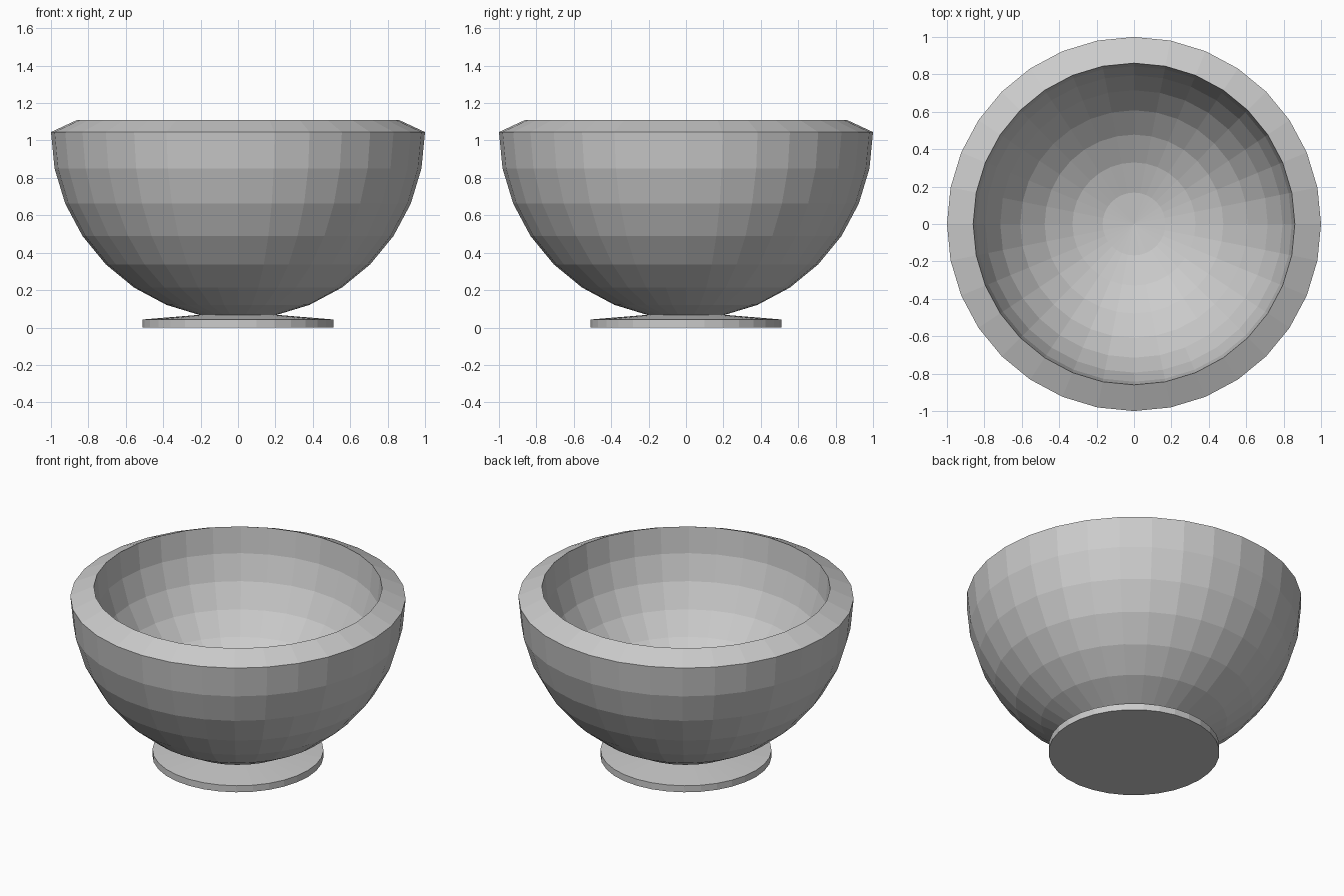
import bpy
import bmesh
from math import sin, cos, pi

SEGMENTS = 32   # sides around the axis
STEPS = 8       # bands from rim to pole

cube = bpy.data.objects.get("Cube")
if cube:
    bpy.data.objects.remove(cube, do_unlink=True)

# One plain grey for the whole piece
grey = bpy.data.materials.new("plain_grey")
grey.use_nodes = True
colour = (0.6, 0.6, 0.6, 1.0)
grey.diffuse_color = colour
grey.node_tree.nodes["Principled BSDF"].inputs["Base Color"].default_value = colour


def lathe(name, profile):
    """Turn a profile of (radius, height) points around the z axis."""
    bm = bmesh.new()
    points = [bm.verts.new((r, 0, z)) for r, z in profile]
    edges = [bm.edges.new(pair) for pair in zip(points, points[1:])]
    bmesh.ops.spin(bm, geom=points + edges, cent=(0, 0, 0), axis=(0, 0, 1),
                   angle=2 * pi, steps=SEGMENTS, use_merge=False)
    bmesh.ops.remove_doubles(bm, verts=bm.verts, dist=0.0001)
    bmesh.ops.recalc_face_normals(bm, faces=bm.faces)
    mesh = bpy.data.meshes.new(name)
    bm.to_mesh(mesh)
    bm.free()
    mesh.materials.append(grey)
    obj = bpy.data.objects.new(name, mesh)
    bpy.context.collection.objects.link(obj)
    return obj


def half_round(radius, height):
    """Quarter arc from the bottom pole up to the rim."""
    angles = [pi / 2 * i / STEPS for i in range(STEPS + 1)]
    return [(radius * sin(a), height - radius * cos(a)) for a in angles]


# Bowl: outer hemisphere, sloping rim, smaller hemisphere inside
outer = half_round(1.0, 1.045)
inner = half_round(0.86, 1.11)
lathe("bowl", outer + inner[::-1])

# Foot: thin disc with a shallow conical top reaching into the bowl
lathe("foot", [(0, 0), (0.51, 0), (0.51, 0.043), (0, 0.085)])
